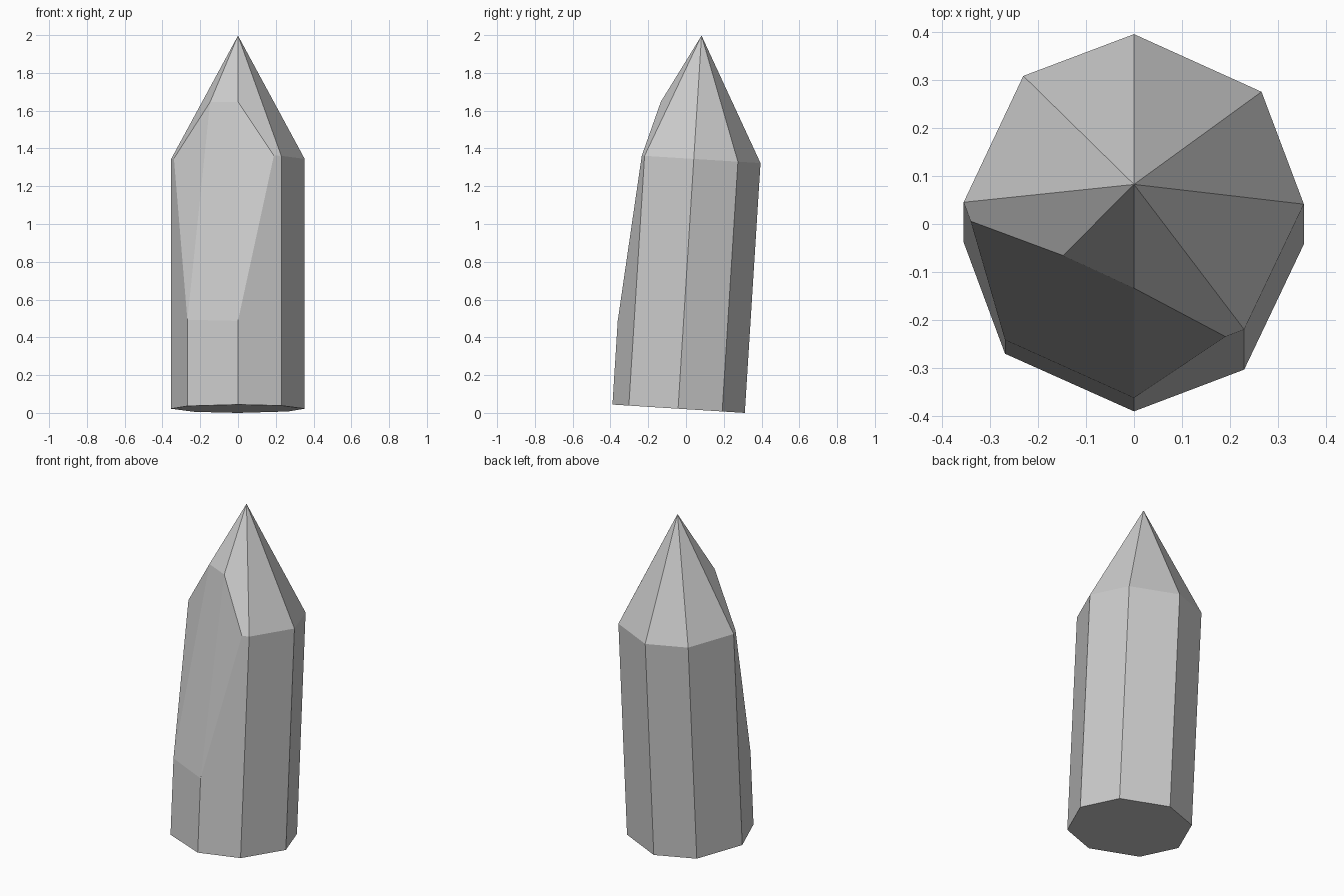
import bpy
import bmesh
import math
from mathutils import Matrix, Vector

cube = bpy.data.objects.get("Cube")
if cube:
    bpy.data.objects.remove(cube, do_unlink=True)

# Stone colour
stone = bpy.data.materials.new("stone grey")
stone.use_nodes = True
colour = (0.6, 0.6, 0.6, 1)
stone.diffuse_color = colour
stone.node_tree.nodes["Principled BSDF"].inputs["Base Color"].default_value = colour

# Uneven eight-sided section, counterclockwise from the left side
SECTION = [(0.353, 0), (0.265, 0.234), (0, 0.354), (-0.23, 0.267),
           (-0.354, 0.004), (-0.268, -0.228), (0, -0.348), (0.229, -0.261)]
SHOULDER, TIP = 1.325, 1.979

bm = bmesh.new()
base = [bm.verts.new((x, y, 0)) for x, y in SECTION]
corner = [Vector((x, y, SHOULDER)) for x, y in SECTION]
tip = bm.verts.new((0, 0, TIP))


def between(a, b, t):
    """New vertex part way along an edge."""
    return bm.verts.new(Vector(a).lerp(Vector(b), t))


# Shoulder ring; the two front corners are chipped away
ring = {i: bm.verts.new(c) for i, c in enumerate(corner) if i not in (5, 6)}
low_r = between(base[5].co, corner[5], 0.345)
low_l = between(base[6].co, corner[6], 0.335)
side_r = between(corner[4], corner[5], 0.17)
side_l = between(corner[7], corner[6], 0.17)
high_r = between(corner[5], tip.co, 0.45)
high_l = between(corner[6], tip.co, 0.445)

faces = [list(reversed(base))]
# Whole side walls and point facets
for i in (7, 0, 1, 2, 3):
    j = (i + 1) % len(base)
    faces += [[base[i], base[j], ring[j], ring[i]], [ring[i], ring[j], tip]]
# Walls and point facets trimmed by the chip
faces += [
    [base[4], base[5], low_r, side_r, ring[4]],
    [base[5], base[6], low_l, low_r],
    [base[6], base[7], ring[7], side_l, low_l],
    [ring[4], side_r, high_r, tip],
    [high_r, high_l, tip],
    [high_l, side_l, ring[7], tip],
]
# Chip surface, folded along two creases
faces += [[low_r, low_l, high_l, high_r],
          [low_r, high_r, side_r],
          [low_l, side_l, high_l]]
for f in faces:
    bm.faces.new(f)
bmesh.ops.recalc_face_normals(bm, faces=bm.faces)

# Lean the shard backwards and rest its lowest corner on the ground
bm.transform(Matrix.Translation((0, -0.042, 0))
             @ Matrix.Rotation(math.radians(-3.6), 4, 'X'))
lowest = min(v.co.z for v in bm.verts)
bmesh.ops.translate(bm, verts=bm.verts, vec=(0, 0, -lowest))

mesh = bpy.data.meshes.new("crystal_shard")
bm.to_mesh(mesh)
bm.free()
mesh.materials.append(stone)
shard = bpy.data.objects.new("crystal_shard", mesh)
bpy.context.collection.objects.link(shard)
